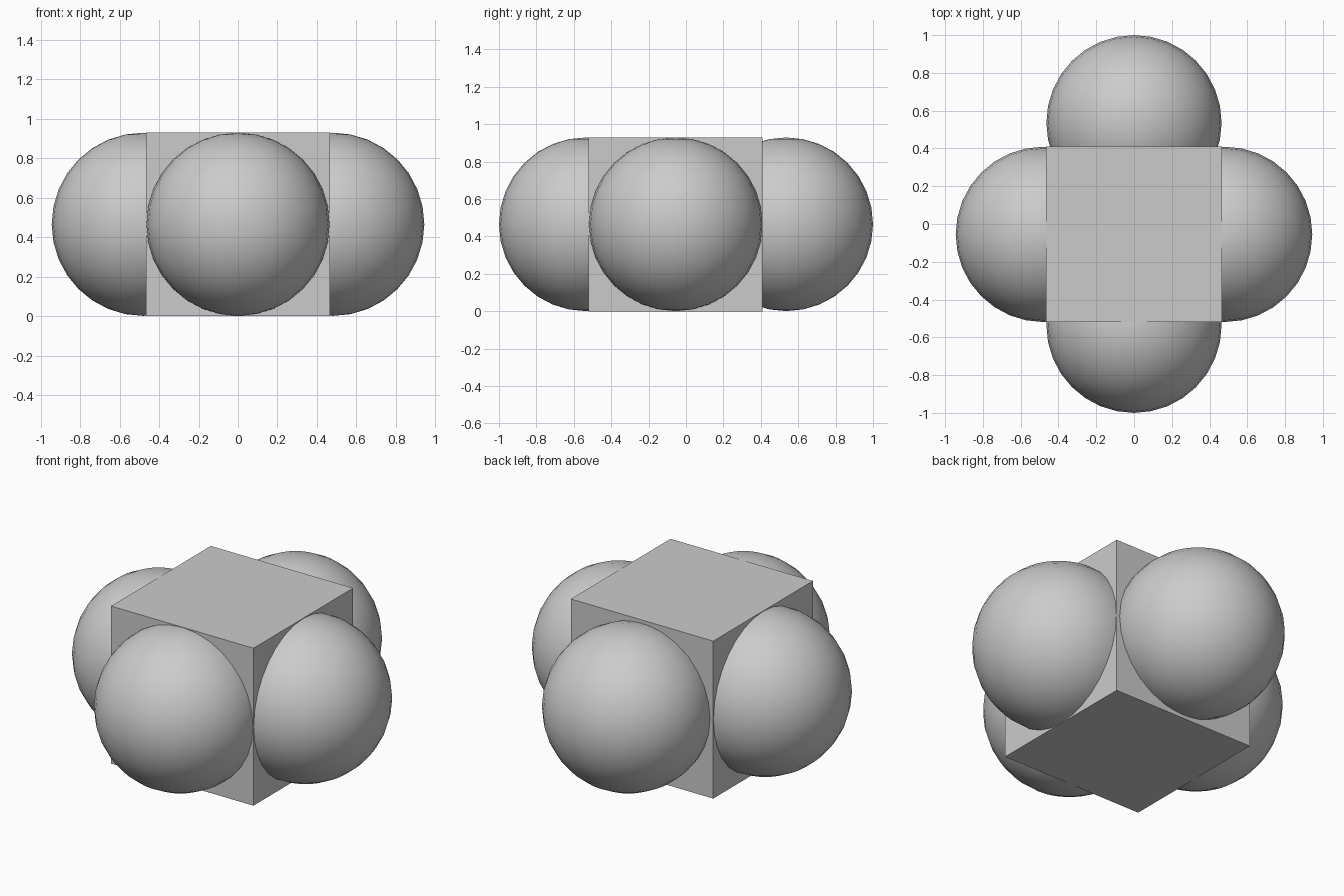
import bpy

cube = bpy.data.objects.get("Cube")
if cube:
    bpy.data.objects.remove(cube, do_unlink=True)

GREY = (0.6, 0.6, 0.6, 1)
HALF = 0.465       # half the block's side
MID_Y = -0.055     # block centre in y

grey = bpy.data.materials.new("plain grey")
grey.use_nodes = True
grey.diffuse_color = GREY
grey.node_tree.nodes["Principled BSDF"].inputs["Base Color"].default_value = GREY


def finish(name):
    obj = bpy.context.object
    obj.name = name
    obj.data.materials.append(grey)
    return obj


# Central block
bpy.ops.mesh.primitive_cube_add(size=2 * HALF, location=(0, MID_Y, HALF))
finish("central_block")

# Four balls sunk into the block's sides
balls = {
    "left_ball": (0.48, MID_Y),
    "right_ball": (-0.48, MID_Y),
    "front_ball": (0, -0.536),
    "back_ball": (0, 0.536),
}
for name, (x, y) in balls.items():
    bpy.ops.mesh.primitive_uv_sphere_add(
        segments=32, ring_count=16, radius=0.464, location=(x, y, HALF))
    finish(name)
    bpy.ops.object.shade_smooth()
